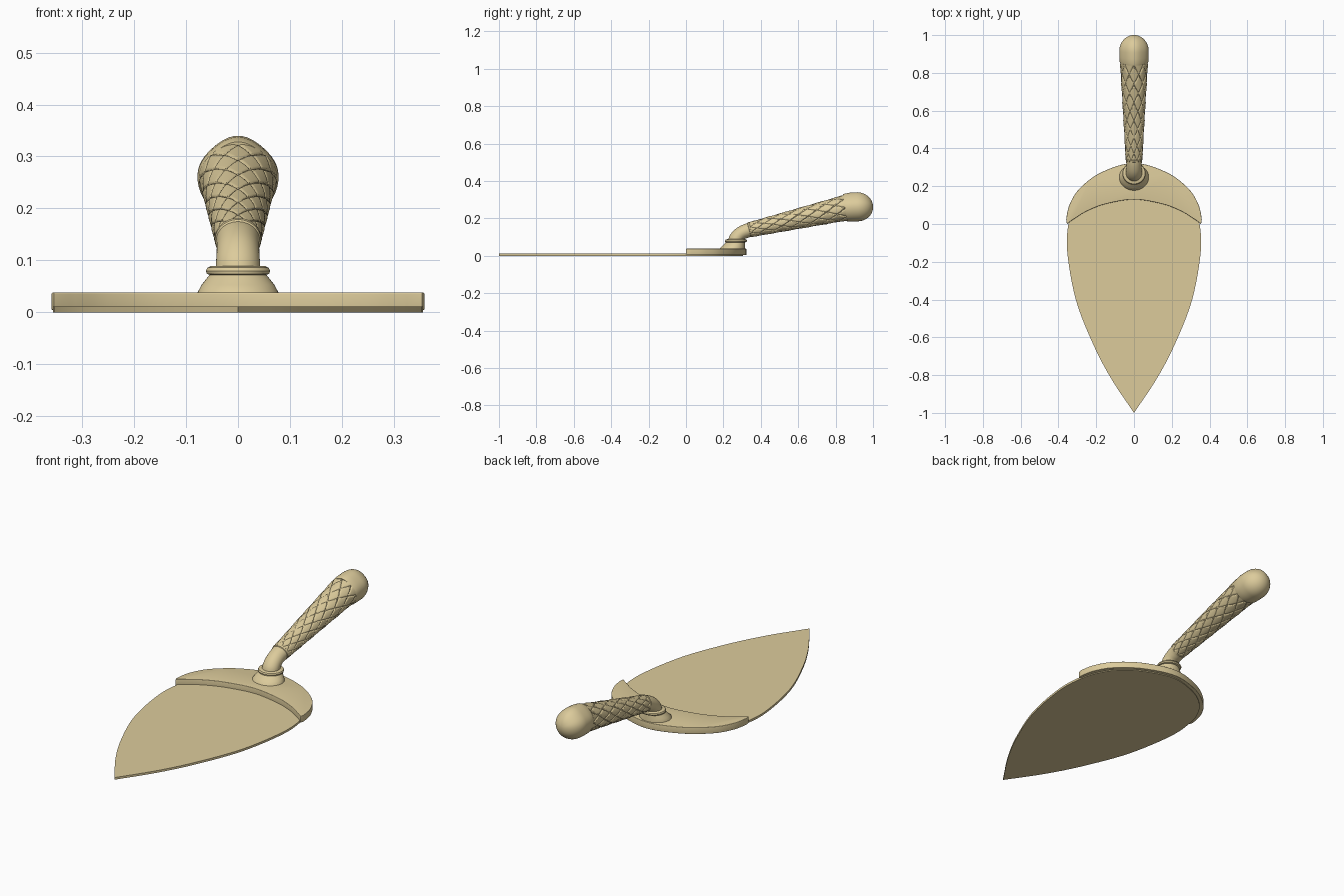
import bpy, bmesh, math
from mathutils import Vector

if "Cube" in bpy.data.objects:
    bpy.data.objects.remove(bpy.data.objects["Cube"])

tan_mat = bpy.data.materials.new("tan")
tan_mat.diffuse_color = (0.72, 0.60, 0.33, 1)
tan_mat.use_nodes = True
tan_mat.node_tree.nodes["Principled BSDF"].inputs["Base Color"].default_value = tan_mat.diffuse_color


def finish(name, bm, bevel=0, angle=35):
    bmesh.ops.recalc_face_normals(bm, faces=bm.faces)
    me = bpy.data.meshes.new(name)
    bm.to_mesh(me)
    bm.free()
    ob = bpy.data.objects.new(name, me)
    bpy.context.collection.objects.link(ob)
    me.materials.append(tan_mat)
    bpy.ops.object.select_all(action='DESELECT')
    ob.select_set(True)
    bpy.context.view_layer.objects.active = ob
    if bevel:
        m = ob.modifiers.new("bevel", 'BEVEL')
        m.width, m.segments = bevel, 4
        m.limit_method, m.angle_limit = 'ANGLE', math.radians(40)
        bpy.ops.object.modifier_apply(modifier=m.name)
    bpy.ops.object.shade_smooth_by_angle(angle=math.radians(angle))
    return ob


def spline(pts, steps=6):
    """Catmull-Rom curve through the points."""
    p = [Vector(q) for q in pts]
    p = [2 * p[0] - p[1]] + p + [2 * p[-1] - p[-2]]
    out = []
    for a, b, c, d in zip(p, p[1:], p[2:], p[3:]):
        for i in range(steps):
            t = i / steps
            out.append(0.5 * (2 * b + (c - a) * t + (2 * a - 5 * b + 4 * c - d) * t**2
                              + (3 * b - a - 3 * c + d) * t**3))
    return out + [p[-2]]


def mirrored(half):
    """Right half ending on x = 0, continued to the left."""
    return half + [(-x, y) for x, y in half[-2::-1]]


def plate(name, outline, z0, z1, bevel=0):
    bm = bmesh.new()
    face = bm.faces.new([bm.verts.new((p.x, p.y, z0)) for p in outline])
    top = bmesh.ops.extrude_face_region(bm, geom=[face])
    bmesh.ops.translate(bm, vec=(0, 0, z1 - z0),
                        verts=[v for v in top["geom"] if isinstance(v, bmesh.types.BMVert)])
    return finish(name, bm, bevel)


def sweep(name, stations, seg=48, shape=None, angle=35):
    """Skin rings given as (y, z, tilt in degrees, x radius, normal radius)."""
    bm = bmesh.new()
    rings = []
    for i, (y, z, tilt, rx, rn) in enumerate(stations):
        t = math.radians(tilt)
        ring = []
        for j in range(seg):
            a = 2 * math.pi * j / seg
            k = shape(a, i / (len(stations) - 1)) if shape else 1
            n = rn * k * math.sin(a)
            ring.append(bm.verts.new((rx * k * math.cos(a), y - n * math.sin(t), z + n * math.cos(t))))
        rings.append(ring)
    for r, s in zip(rings, rings[1:]):
        for j in range(seg):
            bm.faces.new((r[j], r[(j + 1) % seg], s[(j + 1) % seg], s[j]))
    bm.faces.new(rings[0])
    bm.faces.new(rings[-1])
    return finish(name, bm, angle=angle)


# Thin pointed blade, running on beneath the bolster
blade = [(0, -1), (.12, -.82), (.217, -.635), (.308, -.4), (.354, -.14), (.344, .02),
         (.315, .11), (.26, .19), (.16, .26), (0, .305)]
plate("blade", spline(mirrored(blade))[:-1], 0, .011)

# Crescent bolster with rounded edges
outer = spline(mirrored([(.355, 0), (.358, .03), (.34, .106), (.286, .19), (.17, .275), (0, .323)]))
inner = spline(mirrored([(.325, .022), (.25, .068), (.15, .106), (0, .13)]))
plate("bolster", outer + inner[::-1], .004, .038, .012)

# Flared socket with a ring, then the bent neck
sweep("socket", [(.246, .03, 90, .079, .070), (.247, .038, 90, .078, .069),
                 (.255, .053, 90, .070, .060), (.264, .072, 90, .055, .050)])
sweep("socket_ring", [(.265, .072, 90, .054, .052), (.266, .074, 90, .060, .057),
                      (.267, .080, 90, .062, .059), (.268, .086, 90, .059, .056),
                      (.268, .089, 90, .052, .048)])
neck = spline([(.267, .08, 88, .043, .042), (.274, .100, 74, .042, .040), (.294, .119, 48, .041, .038),
               (.323, .133, 26, .041, .038), (.350, .141, 15, .043, .039)])
sweep("neck", neck)
sweep("grip_collar", [(.336, .138, 15, .040, .037), (.339, .139, 15, .044, .041),
                      (.346, .141, 14, .045, .042), (.350, .142, 14, .040, .037)])


# Grip covered in overlapping diamond scales
def scales(a, v):
    p, q = 8 * a / (2 * math.pi) + .5, 5.5 * v ** .9
    f, g = (p + q) % 1, (q - p) % 1
    edge = min(f, 1 - f, g, 1 - g)
    groove = min(edge / .09, 1)
    return .93 + .05 * groove + .055 * (f + g) / 2 * groove


N = 180
grip = []
for i in range(N + 1):
    v = i / N
    grip.append((.345 + .51 * v, .140 + .117 * v, 13, .044 + .029 * v, .040 + .028 * v))
sweep("scaled_grip", grip, 128, scales, 40)


# Rounded pommel, slightly ridged on top
def ridge(a, v):
    return 1 - .07 * max(0, math.sin(a)) ** .5 * math.sin(2 * a) ** 2


pommel = [(.850, .256, 9, .066, .066), (.850, .256, 9, .073, .073), (.858, .257, 9, .0755, .0755),
          (.885, .260, 9, .078, .078)]
for i in range(17):
    b = math.pi / 2 * i / 16
    r = .078 * max(math.cos(b), .004)
    pommel.append((.915 + .085 * math.sin(b), .262 + .006 * math.sin(b), 6, r, r))
sweep("pommel", pommel, 48, ridge)
